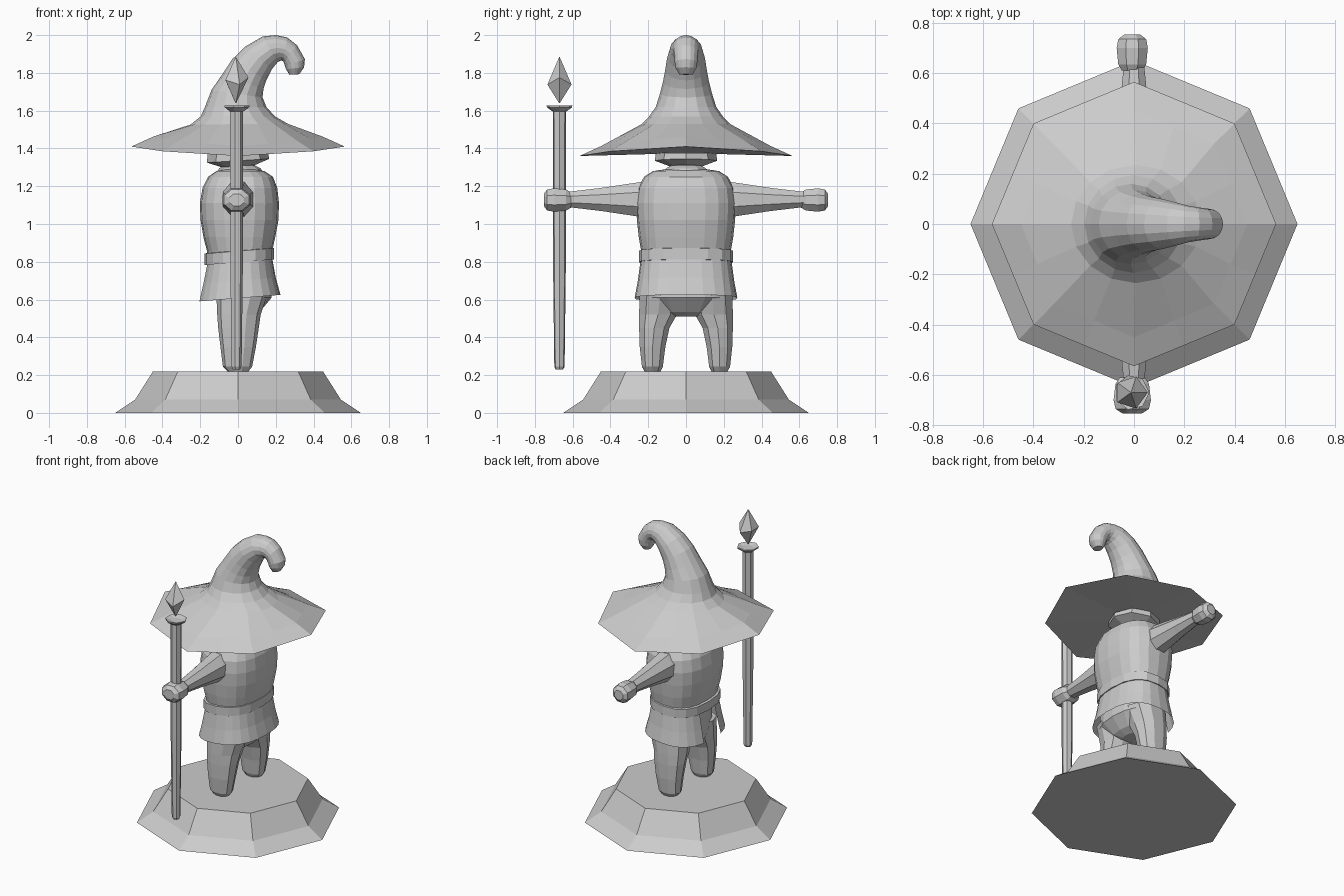
import bpy, bmesh, math
from mathutils import Vector


def ring(c, u, v, n=12, power=1.0, phase=0.0):
    """Closed section around c spanned by half-axes u and v (power < 1 is boxier)."""
    c, u, v = Vector(c), Vector(u), Vector(v)
    pts = []
    for i in range(n):
        a = 2 * math.pi * i / n + phase
        co, si = math.cos(a), math.sin(a)
        pts.append(c + u * math.copysign(abs(co) ** power, co)
                   + v * math.copysign(abs(si) ** power, si))
    return pts


def loft(name, rings, caps=(True, True), skip=()):
    """Skin consecutive rings; skip leaves out face columns."""
    bm = bmesh.new()
    rows = [[bm.verts.new(p) for p in r] for r in rings]
    n = len(rows[0])
    for a, b in zip(rows, rows[1:]):
        for i in range(n):
            if i not in skip:
                j = (i + 1) % n
                bm.faces.new((a[i], a[j], b[j], b[i]))
    if caps[0]:
        bm.faces.new(rows[0][::-1])
    if caps[1]:
        bm.faces.new(rows[-1])
    bmesh.ops.recalc_face_normals(bm, faces=bm.faces)
    mesh = bpy.data.meshes.new(name)
    bm.to_mesh(mesh)
    bm.free()
    ob = bpy.data.objects.new(name, mesh)
    bpy.context.collection.objects.link(ob)
    return ob


def stack(profile, n=12, power=1.0, phase=0.0):
    """Horizontal sections from (z, x_min, x_max, y_centre, y_half)."""
    return [ring(((x0 + x1) / 2, y, z), ((x1 - x0) / 2, 0, 0), (0, h, 0), n, power, phase)
            for z, x0, x1, y, h in profile]


def round_stack(profile, n, x=0, y=0):
    """Round horizontal sections from (z, radius)."""
    return [ring((x, y, z), (r, 0, 0), (0, r, 0), n) for z, r in profile]


# Octagonal plinth
loft("plinth", round_stack([(0, 0.65), (0.07, 0.545), (0.22, 0.45)], 8))

# Legs and feet
for side, tag in ((1, "left"), (-1, "right")):
    loft(tag + "_leg", stack([
        (0.22, -0.055, 0.055, side * 0.177, 0.045),
        (0.245, -0.08, 0.075, side * 0.178, 0.058),
        (0.35, -0.093, 0.095, side * 0.177, 0.071),
        (0.45, -0.105, 0.11, side * 0.168, 0.084),
        (0.52, -0.11, 0.12, side * 0.148, 0.105),
        (0.64, -0.115, 0.16, side * 0.135, 0.115)], 10, 0.9))

# Hips under the tunic
loft("hips", stack([
    (0.51, -0.06, 0.07, 0, 0.08), (0.535, -0.1, 0.115, 0, 0.17),
    (0.61, -0.115, 0.178, 0, 0.24), (0.70, -0.12, 0.175, 0, 0.235),
    (0.80, -0.12, 0.15, 0, 0.2)], 16, 0.9))

# Tunic body
loft("torso", stack([
    (0.79, -0.155, 0.17, 0, 0.225), (0.86, -0.165, 0.182, 0, 0.238),
    (0.93, -0.183, 0.197, 0, 0.25), (1.02, -0.198, 0.214, 0, 0.26),
    (1.11, -0.202, 0.217, 0, 0.265), (1.19, -0.188, 0.208, 0, 0.255),
    (1.25, -0.158, 0.185, 0, 0.222), (1.28, -0.115, 0.14, 0, 0.175),
    (1.29, -0.07, 0.09, 0, 0.11)], 20, 0.8))

# Belt and skirt, both tipped a little along x
skirt = stack([(0.81, -0.165, 0.18, 0, 0.24), (0.70, -0.188, 0.2, 0, 0.255),
               (0.607, -0.21, 0.225, 0, 0.272)], 24, 0.8)
belt = stack([(0.797, -0.165, 0.18, 0, 0.238), (0.797, -0.178, 0.19, 0, 0.25),
              (0.857, -0.178, 0.19, 0, 0.25), (0.86, -0.16, 0.175, 0, 0.23)], 16, 0.8)
for r in skirt + belt:
    for p in r:
        p.z += 0.08 * p.x
loft("tunic_skirt", skirt, (False, False), skip=(11, 12))
loft("belt", belt)

# Arms and hands
for side, tag in ((1, "left"), (-1, "right")):
    loft(tag + "_arm", [ring((0, side * y, z), (r, 0, 0), (0, 0, h), 8, 1, math.pi / 8)
                        for y, z, r, h in [(0.18, 1.13, 0.09, 0.11), (0.27, 1.13, 0.085, 0.095),
                                           (0.45, 1.13, 0.063, 0.066), (0.63, 1.13, 0.044, 0.043)]])
    big = 1.2 if side < 0 else 1.0
    loft(tag + "_hand", [ring((-0.007, side * y, 1.127), (r * big, 0, 0), (0, 0, r), 8, 1, math.pi / 8)
                         for y, r in [(0.61, 0.045), (0.635, 0.06), (0.70, 0.067),
                                      (0.735, 0.06), (0.753, 0.035)]])

# Neck and head under the hat
loft("neck", round_stack([(1.26, 0.13), (1.295, 0.11), (1.31, 0.08), (1.36, 0.08)], 10, 0.01))
head = round_stack([(1.305, 0.085), (1.335, 0.165), (1.375, 0.16)], 8)
for p in head[0] + head[1]:
    p.z += 0.06 * p.x
loft("head", head)

# Hat: octagonal brim bent down at both sides, then a curling cone
N = 16
hat = []
for z, r in ((1.36, 0.565), (1.412, 0.45)):
    brim = round_stack([(z, r)], N)[0]
    for i, p in enumerate(brim):
        if i % 2:
            f = math.cos(math.pi / 8)
            p.x, p.y = p.x * f, p.y * f
    for i, p in enumerate(brim):
        p.z += 0.05 * (p.x / r) ** 2
        if i % 2:
            q = [brim[i - 1], brim[(i + 1) % N]]
            p.z = z + 0.05 * sum((k.x / r) ** 2 for k in q) / 2
    hat.append(brim)
# Left outline, right outline, half depth in y
for x0, z0, x1, z1, h in [
        (-0.25, 1.527, 0.265, 1.53, 0.235), (-0.197, 1.57, 0.195, 1.57, 0.195),
        (-0.175, 1.62, 0.15, 1.62, 0.16), (-0.14, 1.71, 0.13, 1.67, 0.138),
        (-0.085, 1.79, 0.135, 1.715, 0.122), (-0.03, 1.873, 0.15, 1.76, 0.11),
        (0.04, 1.94, 0.18, 1.82, 0.1), (0.13, 1.993, 0.21, 1.857, 0.085),
        (0.20, 2.0, 0.23, 1.866, 0.073), (0.26, 1.988, 0.238, 1.862, 0.067),
        (0.312, 1.947, 0.242, 1.855, 0.063), (0.354, 1.873, 0.248, 1.838, 0.06),
        (0.35, 1.83, 0.254, 1.82, 0.055), (0.325, 1.793, 0.272, 1.79, 0.035)]:
    a, b = Vector((x0, 0, z0)), Vector((x1, 0, z1))
    hat.append(ring((a + b) / 2, (b - a) / 2, (0, h, 0), N))
hat_ob = loft("hat", hat, (False, True))
# Close the underside of the bent brim with a fan
bm = bmesh.new()
bm.from_mesh(hat_ob.data)
centre = bm.verts.new((0, 0, 1.375))
for e in [e for e in bm.edges if e.is_boundary]:
    bm.faces.new((e.verts[0], e.verts[1], centre))
bmesh.ops.recalc_face_normals(bm, faces=bm.faces)
bm.to_mesh(hat_ob.data)
bm.free()

# Staff with flared top and floating crystal
SX, SY = -0.009, -0.67
loft("staff", round_stack([(0.23, 0.02), (0.245, 0.028), (0.8, 0.035), (1.595, 0.036),
                           (1.617, 0.068), (1.627, 0.07), (1.617, 0.035)], 7, SX, SY))
crystal = round_stack([(1.64, 0.002), (1.755, 0.067), (1.883, 0.002)], 5, SX - 0.003, SY)
for i, p in enumerate(crystal[1]):
    p.z += 0.02 * math.cos(i * 2.5)
loft("crystal", crystal)
